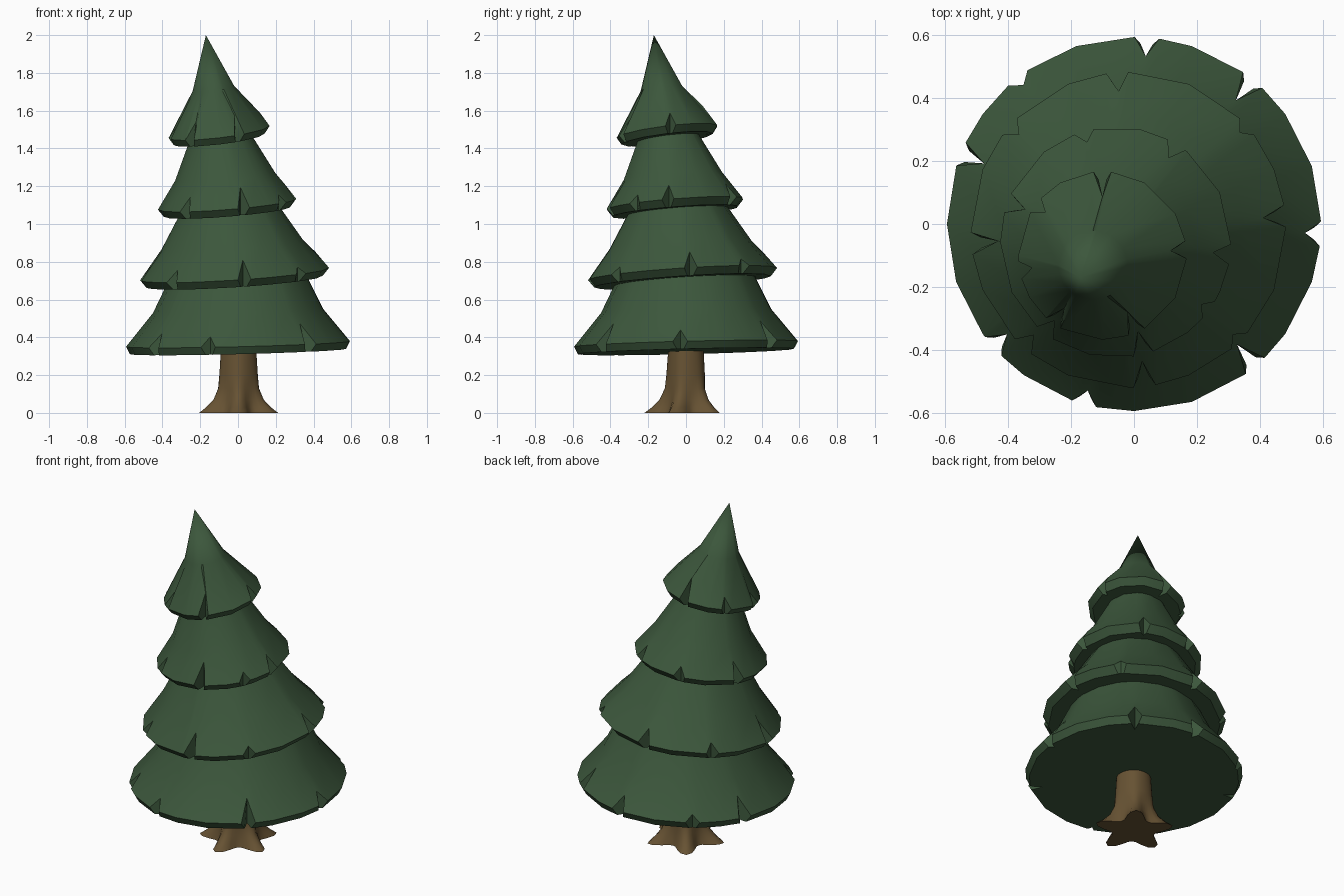
import bpy, bmesh
from math import sin, cos, radians, pi

if "Cube" in bpy.data.objects:
    bpy.data.objects.remove(bpy.data.objects["Cube"])


def material(name, colour):
    m = bpy.data.materials.new(name)
    m.diffuse_color = (*colour, 1)
    m.use_nodes = True
    m.node_tree.nodes["Principled BSDF"].inputs["Base Color"].default_value = m.diffuse_color
    return m


GREEN = material("pine green", (0.045, 0.095, 0.045))
BROWN = material("bark brown", (0.135, 0.085, 0.033))


def loft(name, rings, mat, apex=None, angle=35):
    """Skin a stack of equal-length rings, closing both ends."""
    bm = bmesh.new()
    rows = [[bm.verts.new(p) for p in ring] for ring in rings]
    n = len(rows[0])
    for a, b in zip(rows, rows[1:]):
        for i in range(n):
            j = (i + 1) % n
            bm.faces.new((a[i], a[j], b[j], b[i]))
    bm.faces.new(rows[0][::-1])
    if apex:
        tip = bm.verts.new(apex)
        for i in range(n):
            bm.faces.new((rows[-1][i], rows[-1][(i + 1) % n], tip))
    else:
        bm.faces.new(rows[-1])
    bmesh.ops.recalc_face_normals(bm, faces=bm.faces)
    me = bpy.data.meshes.new(name)
    bm.to_mesh(me)
    bm.free()
    me.materials.append(mat)
    ob = bpy.data.objects.new(name, me)
    bpy.context.collection.objects.link(ob)
    bpy.ops.object.select_all(action='DESELECT')
    ob.select_set(True)
    bpy.context.view_layer.objects.active = ob
    bpy.ops.object.shade_smooth_by_angle(angle=radians(angle))


def tier(name, sides, tilt, profile, notches, half, apex=None):
    """profile: (centre, radius, z) for rim bottom, rim top, then upward.
    notches: (angle, depth) V cuts in the rim."""
    near = lambda a, b: abs((a - b + 180) % 360 - 180)
    # rim points: angle, bottom angle, notch depth
    pts = [(360 * k / sides,) * 2 + (0,) for k in range(sides)
           if all(near(360 * k / sides, a) > half + 1 for a, d in notches)]
    for a, d in notches:
        pts += [(a - half, a - half * .5, 0), (a, a, d), (a + half, a + half * .5, 0)]
    pts.sort()
    (_, r1, z1), (c2, r2, z2) = profile[1:3]
    rings = []
    for level, (c, r, z) in enumerate(profile):
        ring = []
        for a, low, d in pts:
            t = radians(low if level == 0 else a)
            rr, zz = r, z
            if d and level < 2:
                rr = r1 - d
                if level == 1:          # notch tip slides up the cone
                    zz = z + (z2 - z) * d / (r1 - r2)
            x, y = rr * cos(t), rr * sin(t)
            ring.append((c + x, c + y, zz + tilt * (x + y)))
        rings.append(ring)
    loft(name, rings, GREEN, apex)


# Foliage tiers, leaning progressively off centre
tier("bottom_tier", 20, .025,
     [(0, .572, .325), (0, .593, .365), (0, .45, .54), (.0, .365, .715), (0, .34, .76)],
     [(357, .05), (50.5, .085), (86, .06), (128.5, .03), (158, .08),
      (221, .06), (254.5, .045), (310.5, .09)], 3.8)
tier("lower_middle_tier", 16, .065,
     [(-.018, .468, .695), (-.018, .5, .735), (-.03, .375, .89), (-.042, .265, 1.07), (-.045, .24, 1.11)],
     [(5, .07), (41, .03), (94, .06), (139, .04), (185, .085),
      (228, .05), (276, .08), (315, .03)], 4)
tier("upper_middle_tier", 14, .08,
     [(-.058, .335, 1.065), (-.058, .366, 1.105), (-.068, .265, 1.25), (-.09, .17, 1.445), (-.092, .15, 1.49)],
     [(58, .05), (106, .035), (160, .06), (232, .05), (284, .075),
      (324, .03), (354, .055)], 5)
tier("top_tier", 12, .12,
     [(-.1, .242, 1.45), (-.1, .267, 1.488), (-.13, .11, 1.717)],
     [(90, .08), (143, .04), (190, .04), (234, .06), (294, .07), (4, .05)], 6,
     apex=(-.17, -.17, 2.0))

# Trunk with five flared roots
rings = []
for z, valley, root in [(0, .12, .22), (.03, .113, .18), (.07, .106, .14),
                        (.13, .1, .112), (.2, .1, .104), (.36, .092, .092)]:
    ring = []
    for k in range(40):
        t = 2 * pi * k / 40 - pi / 2
        lobe = ((1 + cos(5 * (t + pi / 2))) / 2) ** 1.4
        r = valley + (root - valley) * lobe
        ring.append((r * cos(t) + .003, r * sin(t), z))
    rings.append(ring)
loft("trunk", rings, BROWN, angle=50)
